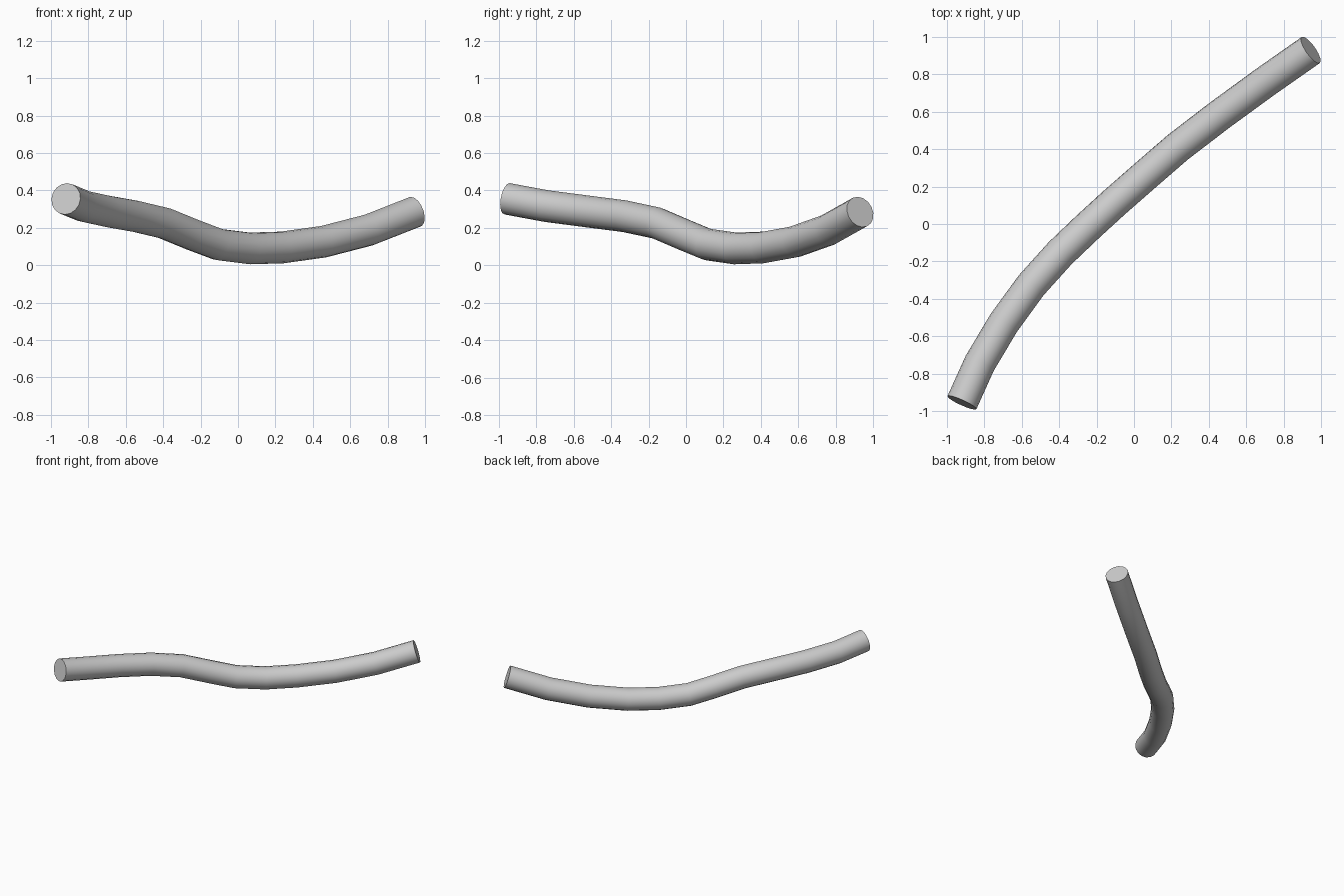
import bpy
import math

if "Cube" in bpy.data.objects:
    bpy.data.objects.remove(bpy.data.objects["Cube"])

# Centre line of the bent rod, end to end
RADIUS = 0.085
PATH = [
    (-0.920, -0.955, 0.355), (-0.825, -0.745, 0.316), (-0.697, -0.530, 0.288),
    (-0.550, -0.328, 0.262), (-0.394, -0.155, 0.225), (-0.245, -0.013, 0.164),
    (-0.105, 0.115, 0.111), (0.063, 0.262, 0.090), (0.235, 0.411, 0.095),
    (0.458, 0.582, 0.126), (0.698, 0.757, 0.188), (0.945, 0.930, 0.285),
]

# Round rod swept along the path, with flat capped ends
curve = bpy.data.curves.new("bent_rod", "CURVE")
curve.dimensions = "3D"
curve.bevel_depth = RADIUS
curve.bevel_resolution = 6
curve.use_fill_caps = True
spline = curve.splines.new("POLY")
spline.points.add(len(PATH) - 1)
for point, co in zip(spline.points, PATH):
    point.co = (*co, 1)

rod = bpy.data.objects.new("bent_rod", curve)
bpy.context.collection.objects.link(rod)
bpy.context.view_layer.objects.active = rod
rod.select_set(True)
bpy.ops.object.convert(target="MESH")

# Smooth sides, crisp end rims
bpy.ops.object.shade_smooth_by_angle(angle=math.radians(40))
